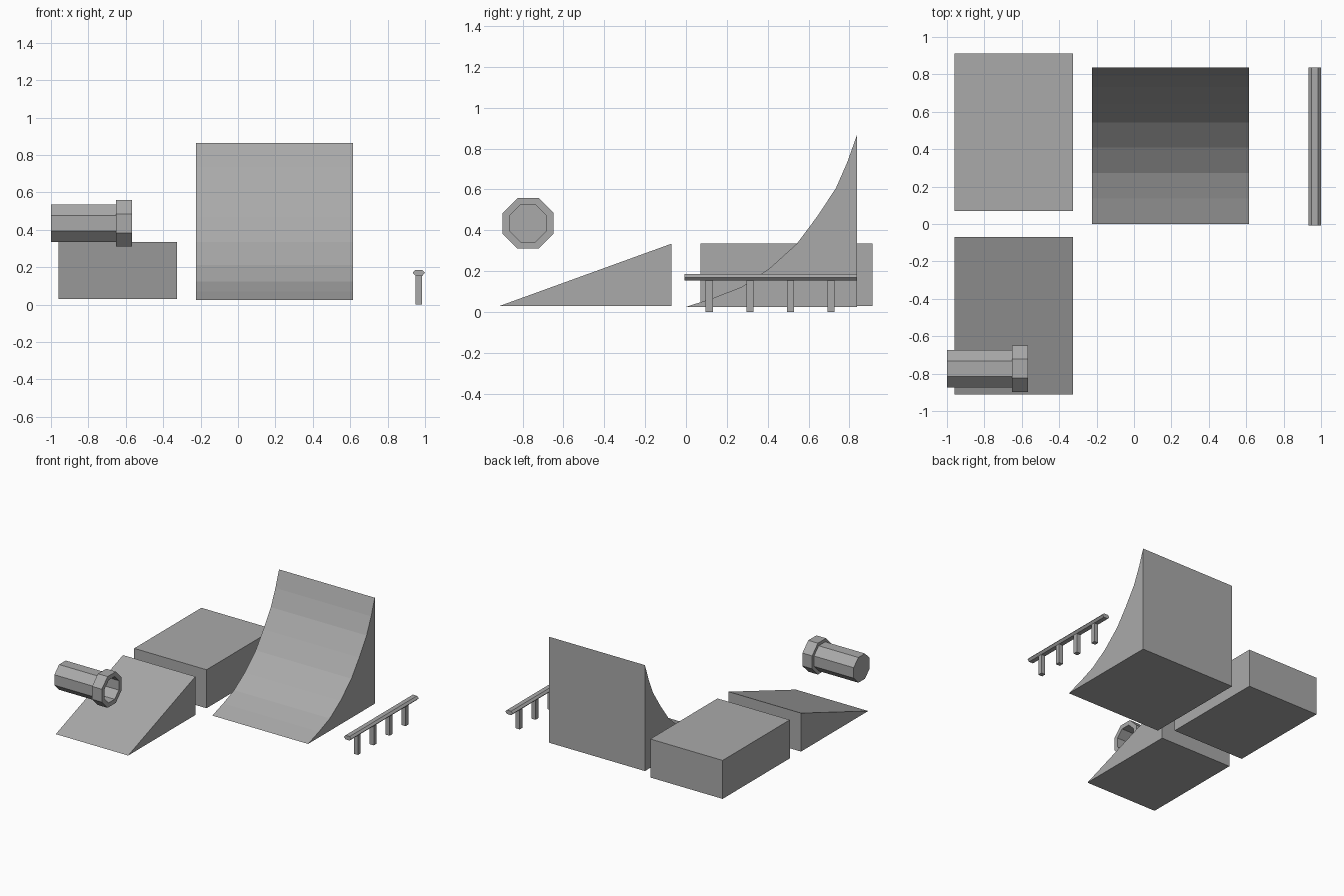
import bpy, bmesh, math

if "Cube" in bpy.data.objects:
    bpy.data.objects.remove(bpy.data.objects["Cube"])

grey = bpy.data.materials.new("concrete grey")
grey.diffuse_color = (0.4, 0.4, 0.4, 1)
grey.use_nodes = True
grey.node_tree.nodes["Principled BSDF"].inputs["Base Color"].default_value = grey.diffuse_color


def finish(name, bm):
    bmesh.ops.recalc_face_normals(bm, faces=bm.faces)
    me = bpy.data.meshes.new(name)
    bm.to_mesh(me)
    bm.free()
    me.materials.append(grey)
    ob = bpy.data.objects.new(name, me)
    bpy.context.collection.objects.link(ob)
    return ob


def extrude(name, profile, axis, a, b):
    """Closed prism: profile in (y, z) along x, or in (x, z) along y."""
    bm = bmesh.new()
    place = (lambda p, t: (t, p[0], p[1])) if axis == 'x' else (lambda p, t: (p[0], t, p[1]))
    r0, r1 = [[bm.verts.new(place(p, t)) for p in profile] for t in (a, b)]
    bm.faces.new(r0)
    bm.faces.new(r1)
    n = len(profile)
    for i in range(n):
        j = (i + 1) % n
        bm.faces.new((r0[i], r0[j], r1[j], r1[i]))
    return finish(name, bm)


def lathe_x(name, profile, cy, cz, sides=8):
    """Revolve (x, flat radius) stations around the x direction, capping both ends."""
    bm = bmesh.new()
    rings = []
    for x, flat in profile:
        r = flat / math.cos(math.pi / sides)
        angles = [(i + 0.5) * math.tau / sides for i in range(sides)]
        rings.append([bm.verts.new((x, cy + r * math.cos(t), cz + r * math.sin(t))) for t in angles])
    for p, q in zip(rings, rings[1:]):
        for i in range(sides):
            j = (i + 1) % sides
            bm.faces.new((p[i], p[j], q[j], q[i]))
    bm.faces.new(rings[0])
    bm.faces.new(rings[-1])
    return finish(name, bm)


# Straight ramp and flat box
extrude("wedge_ramp", [(-0.912, 0.03), (-0.07, 0.03), (-0.07, 0.335)], 'x', -0.96, -0.325)
extrude("flat_box", [(0.07, 0.03), (0.912, 0.03), (0.912, 0.335), (0.07, 0.335)], 'x', -0.96, -0.325)

# Curved quarter ramp
curve = [(0, 0.025), (0.137, 0.07), (0.272, 0.123), (0.408, 0.213), (0.543, 0.335),
         (0.64, 0.465), (0.733, 0.605), (0.79, 0.735), (0.836, 0.865)]
extrude("quarter_ramp", curve + [(0.836, 0.025)], 'x', -0.225, 0.615)

# Floating pipe with collar; open at the collar, closed at the far end
lathe_x("pipe", [(-1.0, 0.1), (-0.652, 0.1), (-0.652, 0.124), (-0.567, 0.124),
                 (-0.567, 0.09), (-0.95, 0.09)], -0.773, 0.434)

# Grind rail with four posts
rail = [(0.934, 0.17), (0.949, 0.154), (0.985, 0.154), (1.0, 0.17), (0.985, 0.186), (0.949, 0.186)]
extrude("grind_rail", rail, 'y', -0.008, 0.836)
for k in range(4):
    y = 0.096 + 0.199 * k
    extrude(f"rail_post_{k + 1}", [(0.949, 0), (0.985, 0), (0.985, 0.155), (0.949, 0.155)], 'y', y, y + 0.035)
